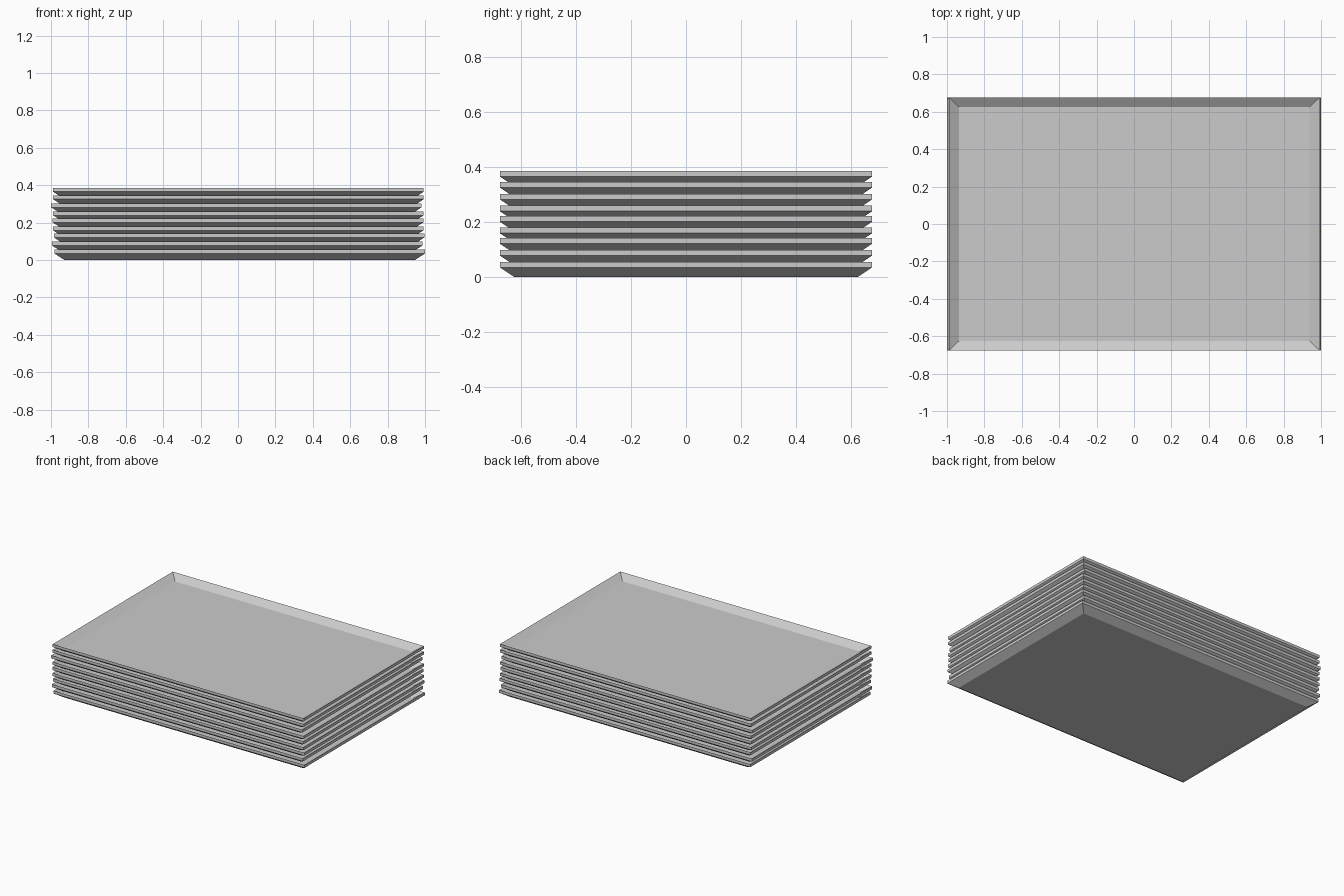
import bpy

if "Cube" in bpy.data.objects:
    bpy.data.objects.remove(bpy.data.objects["Cube"])

THICK = 0.02                # vertical sheet thickness
SLOPE = 0.035               # rise of the sloping wall
FLOOR = (0.937, 0.625)      # half size of the flat floor
RIM = (0.991, 0.677)        # half size of the rim


def ring(half, z):
    """Rectangular loop of four corners."""
    return [(sx * half[0], sy * half[1], z)
            for sx, sy in ((-1, -1), (1, -1), (1, 1), (-1, 1))]


def tray_mesh():
    """Shallow tray: underside floor, sloping wall, upright lip, inner slope, inner floor."""
    rings = [ring(FLOOR, 0), ring(RIM, SLOPE),
             ring(RIM, SLOPE + THICK), ring(FLOOR, THICK)]
    verts = [v for r in rings for v in r]
    faces = [(3, 2, 1, 0), (12, 13, 14, 15)]
    for r in range(3):
        a, b = r * 4, r * 4 + 4
        for i in range(4):
            j = (i + 1) % 4
            faces.append((a + i, a + j, b + j, b + i))
    mesh = bpy.data.meshes.new("tray")
    mesh.from_pydata(verts, [], faces)
    mesh.update()
    return mesh


# Stack of trays, each with a slight sideways shift (x offset, base height)
mesh = tray_mesh()
stack = [(0.009, 0.0), (-0.004, 0.043), (0.006, 0.086), (0.001, 0.124), (0.0, 0.166),
         (0.002, 0.204), (-0.009, 0.247), (0.002, 0.290), (0.002, 0.330)]
for n, (x, z) in enumerate(stack, 1):
    tray = bpy.data.objects.new(f"tray_{n}", mesh)
    tray.location = (x, 0, z)
    bpy.context.collection.objects.link(tray)
